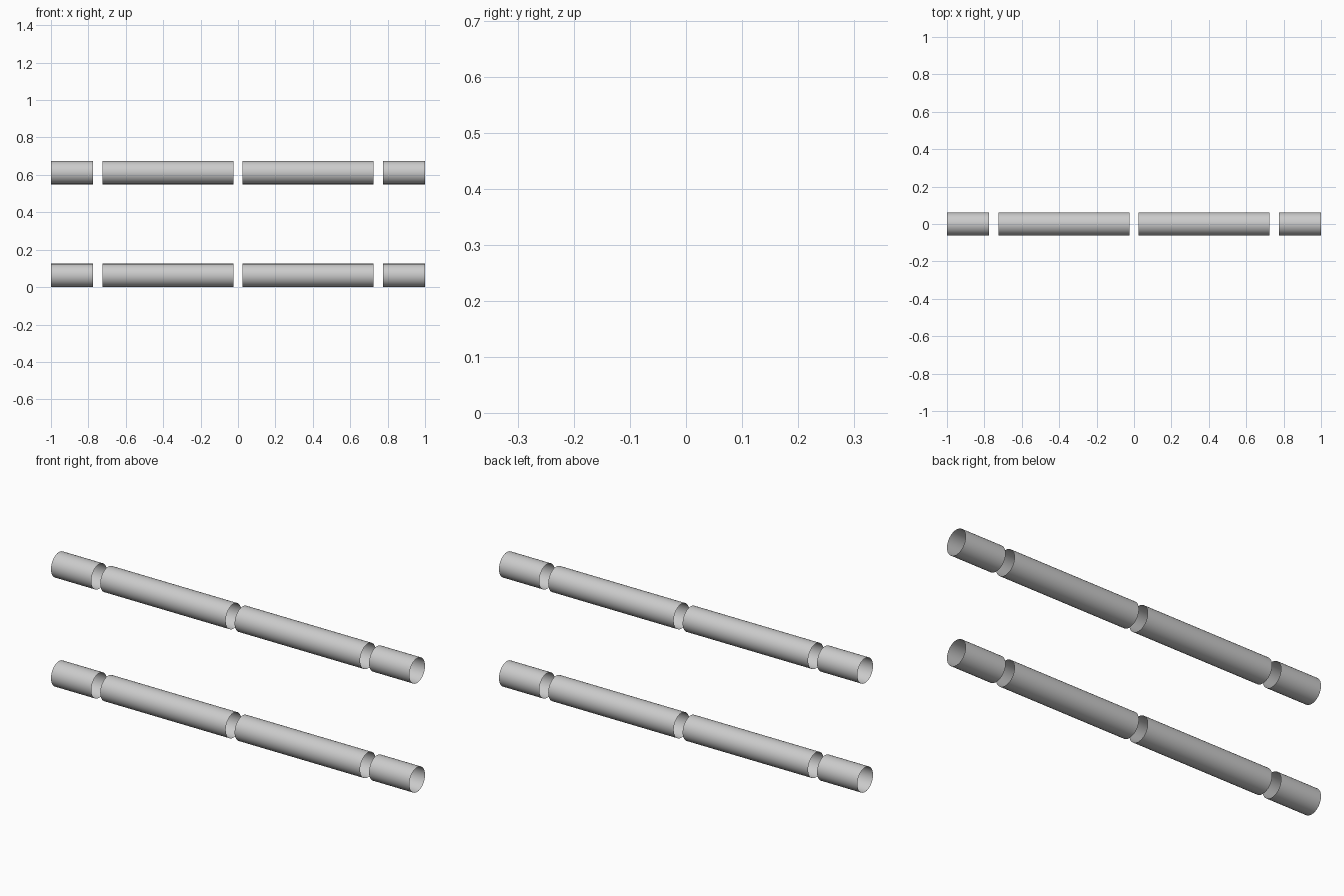
import bpy
from math import pi

if "Cube" in bpy.data.objects:
    bpy.data.objects.remove(bpy.data.objects["Cube"])

RADIUS = 0.0625
SPANS = [(-1.0, -0.775), (-0.725, -0.025), (0.025, 0.725), (0.775, 1.0)]
ROWS = {"lower": RADIUS, "upper": 0.6125}


def tube(name, x0, x1, z):
    # open-ended thin tube along x
    bpy.ops.mesh.primitive_cylinder_add(
        vertices=32, radius=RADIUS, depth=x1 - x0, end_fill_type='NOTHING',
        location=((x0 + x1) / 2, 0, z), rotation=(0, pi / 2, 0))
    ob = bpy.context.object
    ob.name = name
    bpy.ops.object.transform_apply(location=False, rotation=True, scale=True)
    bpy.ops.object.shade_smooth_by_angle()


# two parallel rails, each split into four sleeves
for row, z in ROWS.items():
    for i, (x0, x1) in enumerate(SPANS):
        tube(f"{row}_rail_sleeve_{i + 1}", x0, x1, z)
